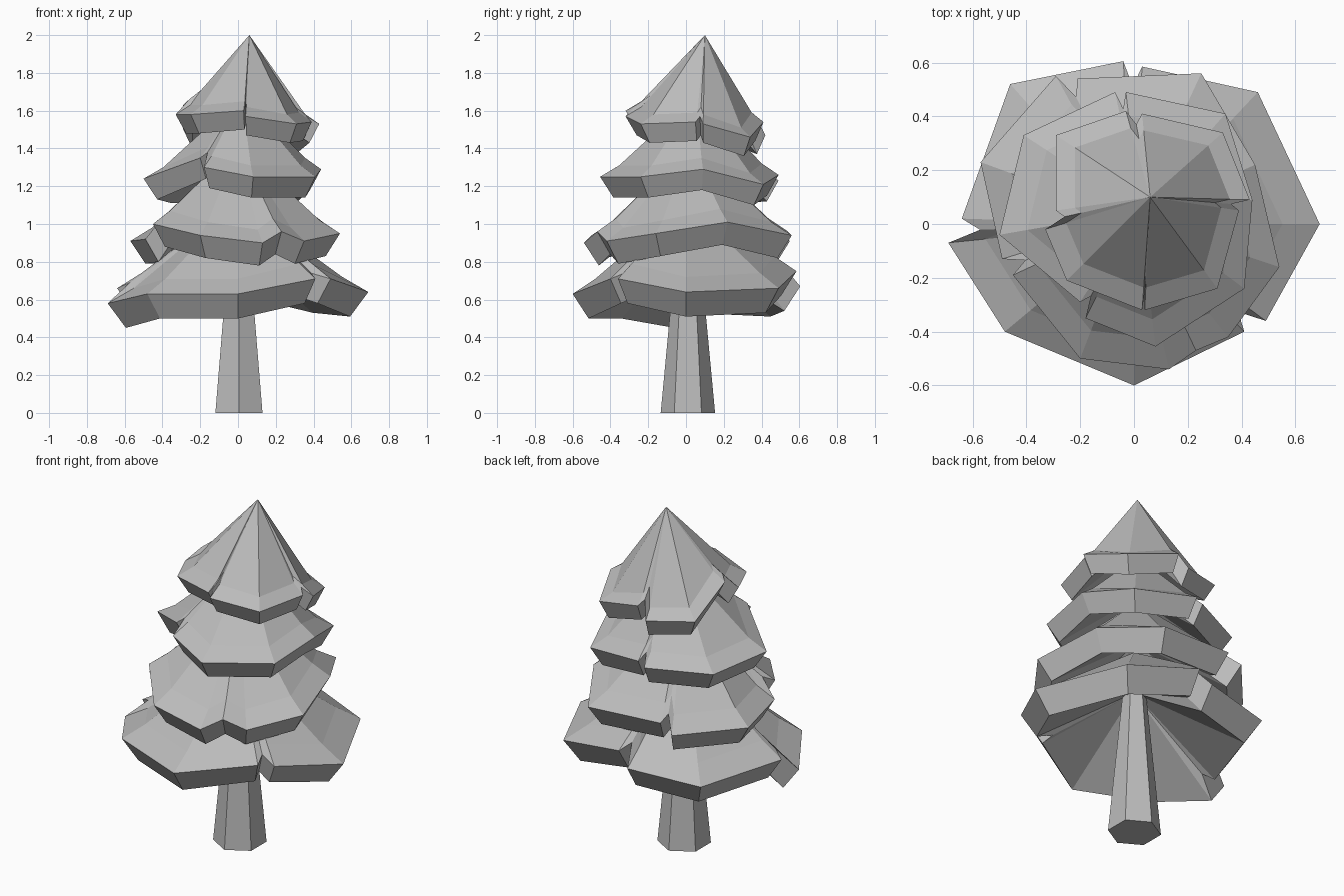
import bpy, bmesh
from mathutils import Vector

old = bpy.data.objects.get("Cube")
if old:
    bpy.data.objects.remove(old, do_unlink=True)

# One plain grey for the whole tree
GREY = (0.5, 0.5, 0.5, 1)
grey = bpy.data.materials.new("plain grey")
grey.use_nodes = True
grey.diffuse_color = GREY
grey.node_tree.nodes["Principled BSDF"].inputs["Base Color"].default_value = GREY


def add_object(name, bm):
    """Turn a bmesh into a flat-shaded grey object."""
    bmesh.ops.recalc_face_normals(bm, faces=bm.faces)
    mesh = bpy.data.meshes.new(name)
    bm.to_mesh(mesh)
    bm.free()
    mesh.materials.append(grey)
    obj = bpy.data.objects.new(name, mesh)
    bpy.context.collection.objects.link(obj)
    return obj


def toward(point, centre, fraction, rise):
    """Move a rim point to a fraction of its distance from the axis, then lift it."""
    x, y = centre.xy + (point.xy - centre.xy) * fraction
    return Vector((x, y, point.z + rise))


def notched_rim(flaps, centre):
    """Join the flaps into one ring with a raised notch between neighbours."""
    rim = []
    for i, flap in enumerate(flaps):
        following = flaps[(i + 1) % len(flaps)]
        points = [Vector(p) for p in flap]
        end, start = points[-1], Vector(following[0])
        notch = toward((end + start) / 2, centre, 0.86, 0)
        notch.z = max(end.z, start.z) + 0.03
        rim += points + [notch]
    return rim


def branch_tier(name, apex, flaps, flare, lip, hollow):
    """A thick skirt: cone, flared brim, slanted lip and hollow underside."""
    apex = Vector(apex)
    rim = notched_rim(flaps, apex)
    crease = [toward(p, apex, 0.8, flare) for p in rim]
    under = [toward(p, apex, 0.86, -lip) for p in rim]
    bm = bmesh.new()
    rings = [[bm.verts.new(p) for p in ring] for ring in (crease, rim, under)]
    top = bm.verts.new(apex)
    bottom = bm.verts.new(apex - Vector((0, 0, hollow)))
    count = len(rim)
    for i in range(count):
        j = (i + 1) % count
        bm.faces.new((top, rings[0][i], rings[0][j]))
        bm.faces.new((bottom, rings[2][j], rings[2][i]))
        for upper, lower in zip(rings, rings[1:]):
            bm.faces.new((upper[i], lower[i], lower[j], upper[j]))
    return add_object(name, bm)


# Trunk: a tapered six-sided post
bm = bmesh.new()
bmesh.ops.create_cone(bm, cap_ends=True, segments=6, radius1=0.144, radius2=0.05, depth=1)
bmesh.ops.translate(bm, verts=bm.verts, vec=(0.005, 0.01, 0.5))
add_object("trunk", bm)

# Rim corners of each flap, anticlockwise from the front left of the frame
lowest_flaps = [
    [(-.69, -.07, .58), (-.48, -.4, .63), (0, -.6, .63), (.41, -.4, .71)],
    [(.49, -.36, .71), (.69, 0, .64), (.46, .49, .66), (.03, .585, .75)],
    [(-.04, .605, .67), (-.46, .52, .64), (-.64, .02, .66)],
]
lower_flaps = [
    [(-.45, -.19, 1), (-.2, -.5, .94), (.13, -.54, .9), (.23, -.47, .96), (.35, -.42, .91),
     (.54, -.16, .95), (.45, .22, 1.01), (.25, .56, .94), (-.21, .54, .96)],
    [(-.29, .55, .91), (-.57, .23, .91), (-.49, -.13, .92)],
]
upper_flaps = [
    [(-.18, -.35, 1.3), (.08, -.455, 1.25), (.41, -.24, 1.25), (.44, .09, 1.29),
     (.34, .41, 1.21), (-.03, .49, 1.26)],
    [(-.07, .49, 1.23), (-.41, .33, 1.22), (-.5, -.04, 1.24), (-.2, -.29, 1.35)],
]
top_flaps = [
    [(.04, -.32, 1.57), (.31, -.24, 1.53), (.39, .05, 1.54)],
    [(.43, .09, 1.53), (.33, .34, 1.46), (.03, .41, 1.54)],
    [(-.03, .42, 1.47), (-.29, .33, 1.5), (-.29, .05, 1.63)],
    [(-.33, -.02, 1.58), (-.25, -.21, 1.58), (.03, -.32, 1.6)],
]

# Four skirts of branches, from the ground up
branch_tier("lowest_branches", (0, 0, 1.12), lowest_flaps, 0.08, 0.13, 0.25)
branch_tier("lower_branches", (0, .02, 1.42), lower_flaps, 0.07, 0.12, 0.25)
branch_tier("upper_branches", (.02, .05, 1.68), upper_flaps, 0.06, 0.11, 0.25)
branch_tier("top_branches", (.06, .1, 2), top_flaps, 0.05, 0.1, 0.3)
